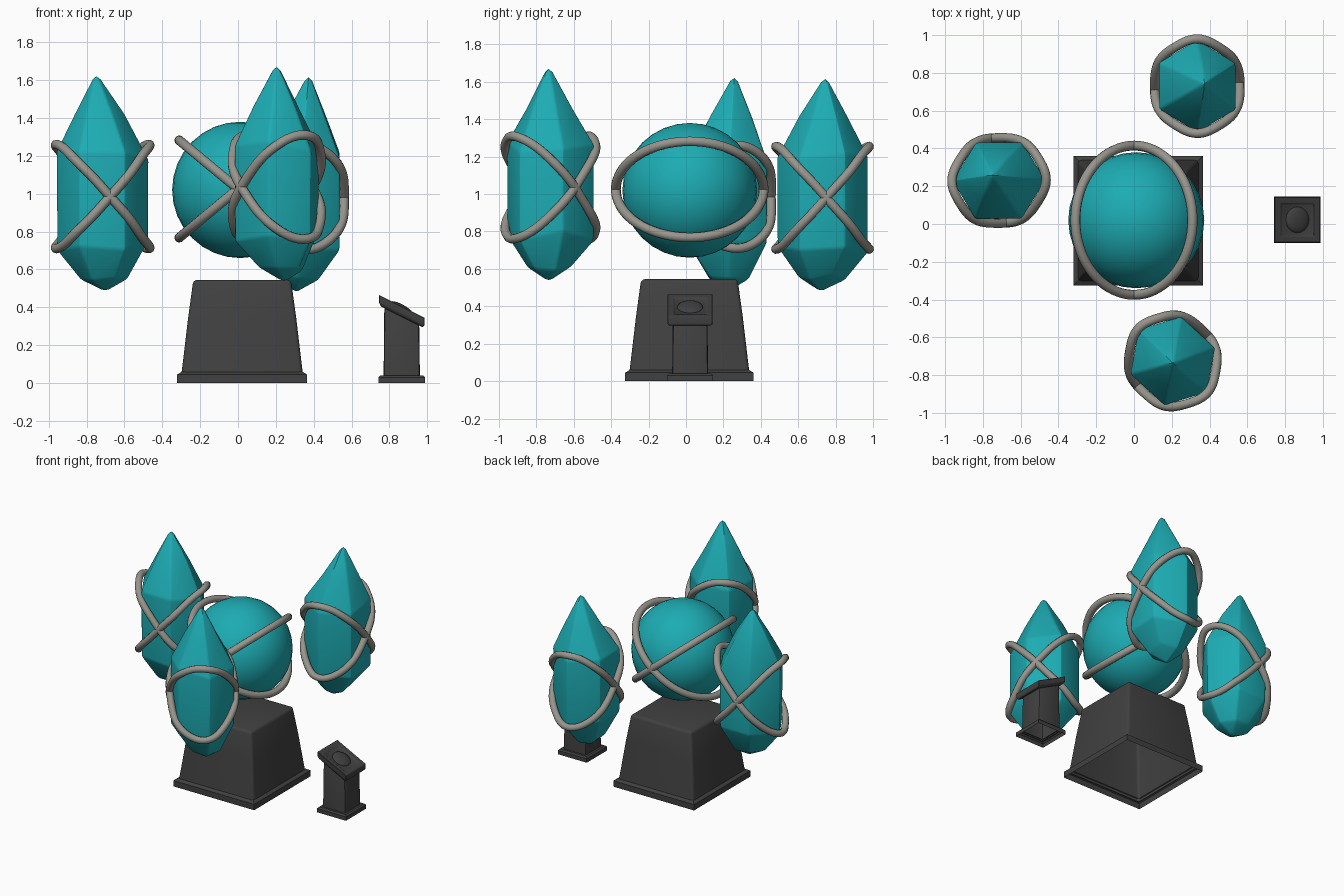
import bpy, bmesh, math, random
from mathutils import Vector, Matrix

if "Cube" in bpy.data.objects:
    bpy.data.objects.remove(bpy.data.objects["Cube"])

random.seed(4)


def material(name, rgb):
    m = bpy.data.materials.new(name)
    m.diffuse_color = (*rgb, 1)
    m.use_nodes = True
    m.node_tree.nodes["Principled BSDF"].inputs["Base Color"].default_value = m.diffuse_color
    return m


TEAL = material("teal crystal", (0.012, 0.41, 0.45))
GREY = material("warm grey band", (0.31, 0.30, 0.265))
DARK = material("charcoal stone", (0.052, 0.052, 0.052))


def finish(bm, name, mat, bevel=0.0, segs=2, smooth=30):
    bmesh.ops.recalc_face_normals(bm, faces=bm.faces[:])
    me = bpy.data.meshes.new(name)
    bm.to_mesh(me)
    bm.free()
    ob = bpy.data.objects.new(name, me)
    bpy.context.collection.objects.link(ob)
    me.materials.append(mat)
    bpy.ops.object.select_all(action='DESELECT')
    ob.select_set(True)
    bpy.context.view_layer.objects.active = ob
    if bevel:
        b = ob.modifiers.new("soft edges", 'BEVEL')
        b.width, b.segments, b.limit_method = bevel, segs, 'ANGLE'
        b.angle_limit = math.radians(20)
        bpy.ops.object.modifier_apply(modifier=b.name)
    bpy.ops.object.shade_smooth_by_angle(angle=math.radians(smooth))
    return ob


def loft(bm, rings, bottom=True, top=True):
    """Skin equal-length rings of points, optionally capping the ends (single points become fans)."""
    vs = [[bm.verts.new(p) for p in r] for r in rings]
    n = max(len(r) for r in vs)
    for a, b in zip(vs, vs[1:]):
        for i in range(n):
            j = (i + 1) % n
            if len(a) == 1:
                bm.faces.new((a[0], b[j], b[i]))
            elif len(b) == 1:
                bm.faces.new((a[i], a[j], b[0]))
            else:
                bm.faces.new((a[i], a[j], b[j], b[i]))
    for r, cap in ((vs[0][::-1], bottom), (vs[-1], top)):
        if cap and len(r) > 2:
            bm.faces.new(r)


def square(cx, cy, h, z, slope=0.0):
    return [(cx + sx * h, cy + sy * h, z - slope * sx * h)
            for sx, sy in ((-1, -1), (1, -1), (1, 1), (-1, 1))]


def band(name, pts, radius=0.025):
    cu = bpy.data.curves.new(name, 'CURVE')
    cu.dimensions = '3D'
    cu.bevel_depth, cu.bevel_resolution = radius, 3
    sp = cu.splines.new('POLY')
    sp.points.add(len(pts) - 1)
    for p, q in zip(sp.points, pts):
        p.co = (*q, 1)
    sp.use_cyclic_u = True
    cu.materials.append(GREY)
    ob = bpy.data.objects.new(name, cu)
    bpy.context.collection.objects.link(ob)
    bpy.ops.object.select_all(action='DESELECT')
    ob.select_set(True)
    bpy.context.view_layer.objects.active = ob
    bpy.ops.object.convert(target='MESH')


# Six-sided floating crystal with two crossing bands, a little thinner along the crossing axis
def crystal(name, cx, cy, zc, phase, cross, tip, foot):
    axis = Vector((math.cos(math.radians(cross)), math.sin(math.radians(cross))))

    def polar(r, deg, thin):
        p = Vector((r * math.cos(math.radians(deg)), r * math.sin(math.radians(deg))))
        p -= axis * p.dot(axis) * thin
        return cx + p.x, cy + p.y

    bm = bmesh.new()
    rings = [[(cx + foot[0], cy + foot[1], zc - 0.508)]]
    for dz, r, jit in ((-0.43, 0.125, 0.02), (-0.27, 0.243, 0.035),
                       (0.21, 0.245, 0.03), (0.42, 0.135, 0.02)):
        ring = []
        for i in range(6):
            x, y = polar(r, phase + 60 * i, 0.05)
            t = 0.5 if abs(dz) > 0.4 else 0.0
            off = tip if dz > 0 else foot
            ring.append((x + t * off[0], y + t * off[1],
                         zc + dz + random.uniform(-jit, jit)))
        rings.append(ring)
    rings.append([(cx + tip[0], cy + tip[1], zc + 0.655)])
    loft(bm, rings)
    finish(bm, name, TEAL, 0.012, 2, 25)
    for s, label in ((1, "rising"), (-1, "falling")):
        pts = []
        for i in range(72):
            d = 5 * i
            r = 0.245 + 0.005 * math.cos(math.radians(6 * (d - phase)))
            pts.append((*polar(r, d, 0.06),
                        zc - 0.005 + s * 0.275 * math.sin(math.radians(d - cross))))
        band(f"{name}_{label}_band", pts)


crystal("left_crystal", -0.715, 0.23, 0.99, 0, -80, (-0.035, 0.03), (0.015, 0))
crystal("back_crystal", 0.335, 0.73, 0.985, 30, 5, (0.04, 0.015), (-0.03, -0.01))
crystal("front_crystal", 0.205, -0.725, 1.04, 18, 35, (0.0, -0.01), (0.04, -0.01))

# Central orb and its two tilted hoops
bm = bmesh.new()
bmesh.ops.create_uvsphere(bm, u_segments=32, v_segments=16, radius=0.36,
                          matrix=Matrix.Translation((0.012, 0.02, 1.02)))
finish(bm, "orb", TEAL, smooth=60)
for s, label in ((1, "rising"), (-1, "falling")):
    pts = [(0.31 * math.cos(a), 0.02 + 0.395 * math.sin(a), 1.025 + s * 0.257 * math.cos(a))
           for a in (math.tau * i / 72 for i in range(72))]
    band(f"orb_{label}_hoop", pts, 0.026)

# Tapered pedestal on a plinth, hollow underneath
bm = bmesh.new()
loft(bm, [square(0.022, 0.018, h, z) for h, z in
          ((0.322, 0.04), (0.312, 0.12), (0.286, 0.34), (0.258, 0.545))], bottom=False)
finish(bm, "pedestal", DARK, 0.02, 3)
bm = bmesh.new()
loft(bm, [square(0.022, 0.018, h, z) for h, z in
          ((0.343, 0), (0.343, 0.045), (0.315, 0.062))], False, False)
finish(bm, "pedestal_plinth", DARK)

# Small console post: foot, column, sloping head, raised rim pad and dome
CX, CY, SL = 0.865, 0.022, 0.5
bm = bmesh.new()
loft(bm, [square(CX, CY, h, z) for h, z in
          ((0.123, 0), (0.123, 0.03), (0.112, 0.04), (0.09, 0.04))], False, False)
finish(bm, "console_foot", DARK)
bm = bmesh.new()
loft(bm, [square(CX, CY, 0.096, 0.03), square(CX, CY, 0.092, 0.37, SL)], bottom=False)
finish(bm, "console_column", DARK, 0.012, 2)
bm = bmesh.new()
loft(bm, [square(CX, CY, 0.11, 0.35, SL), square(CX, CY, 0.121, 0.365, SL),
          square(CX, CY, 0.121, 0.405, SL), square(CX, CY, 0.09, 0.405, SL),
          square(CX, CY, 0.082, 0.395, SL)])
finish(bm, "console_head", DARK, 0.003, 1)
bm = bmesh.new()
bmesh.ops.create_uvsphere(bm, u_segments=20, v_segments=10, radius=1)
for v in bm.verts:
    x, y, z = v.co
    v.co = Vector((CX + 0.062 * x, CY + 0.07 * y, 0.393 + 0.024 * z - SL * 0.062 * x))
finish(bm, "console_dome", DARK, smooth=60)
